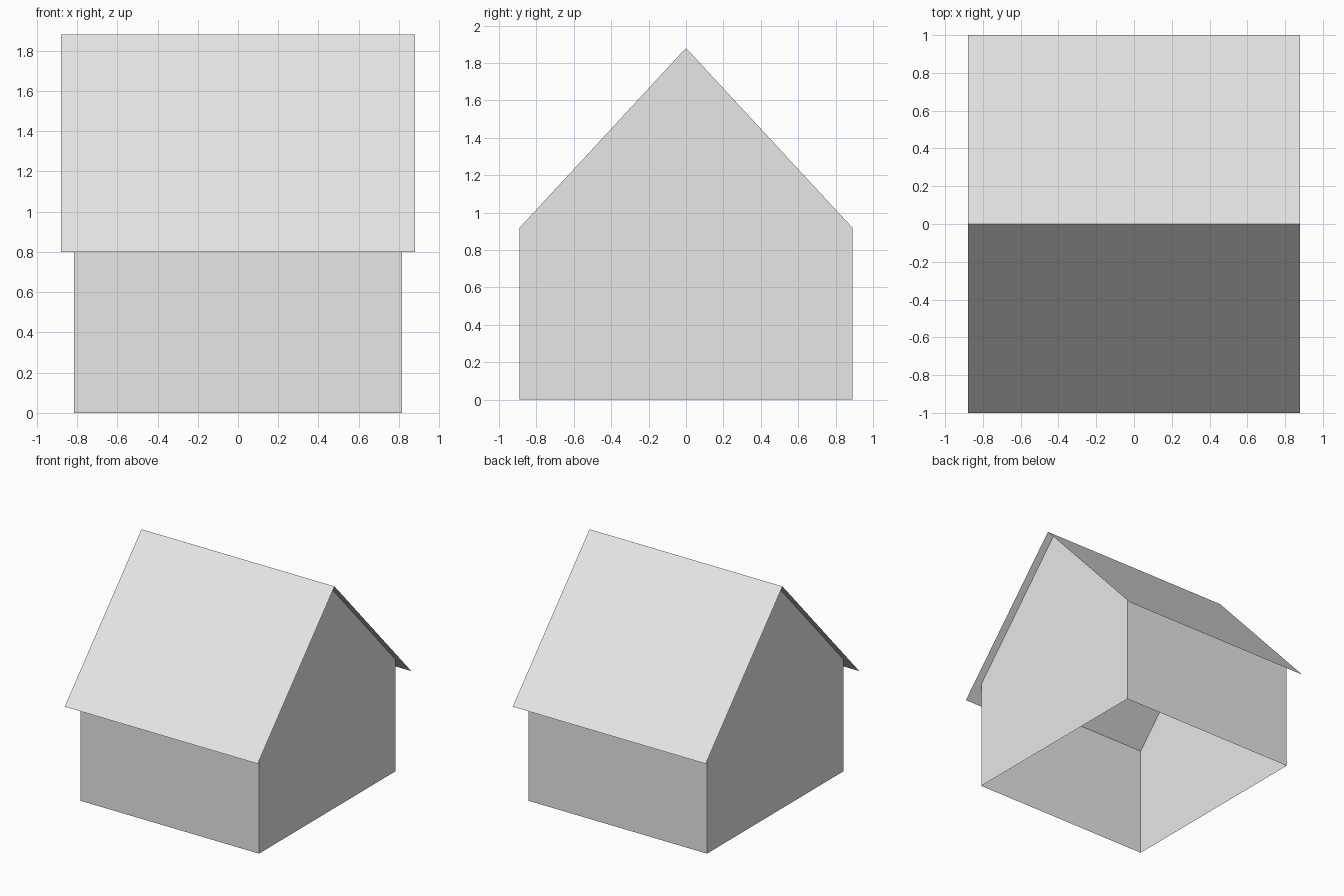
import bpy

if "Cube" in bpy.data.objects:
    bpy.data.objects.remove(bpy.data.objects["Cube"])

# Main dimensions
RIDGE_Z, EAVE_Z = 1.88, 0.80
ROOF_X, ROOF_Y = 0.88, 1.00
WALL_X, WALL_Y = 0.815, 0.89
WALL_TOP = RIDGE_Z - (RIDGE_Z - EAVE_Z) * WALL_Y / ROOF_Y

grey = bpy.data.materials.new("plain_grey")
grey.diffuse_color = (0.8, 0.8, 0.8, 1.0)
grey.use_nodes = True
grey.node_tree.nodes["Principled BSDF"].inputs["Base Color"].default_value = grey.diffuse_color


def sheet(name, verts, faces):
    """Make a thin single-surface part."""
    mesh = bpy.data.meshes.new(name)
    mesh.from_pydata(verts, [], faces)
    mesh.materials.append(grey)
    obj = bpy.data.objects.new(name, mesh)
    bpy.context.collection.objects.link(obj)
    return obj


# Walls: gable profile at both ends, joined by the two eave walls, open below
profile = [(-WALL_Y, 0), (WALL_Y, 0), (WALL_Y, WALL_TOP),
           (0, RIDGE_Z), (-WALL_Y, WALL_TOP)]
wall_verts = [(x, y, z) for x in (WALL_X, -WALL_X) for y, z in profile]
sheet("walls", wall_verts, [
    (0, 1, 2, 3, 4),        # right gable
    (9, 8, 7, 6, 5),        # left gable
    (5, 0, 4, 9),           # front wall
    (1, 6, 7, 2),           # back wall
])

# Roof: two thin slopes meeting at the ridge and overhanging the walls
roof_verts = [(x, y, z) for y, z in ((-ROOF_Y, EAVE_Z), (0, RIDGE_Z), (ROOF_Y, EAVE_Z))
              for x in (-ROOF_X, ROOF_X)]
sheet("roof", roof_verts, [(0, 1, 3, 2), (2, 3, 5, 4)])
